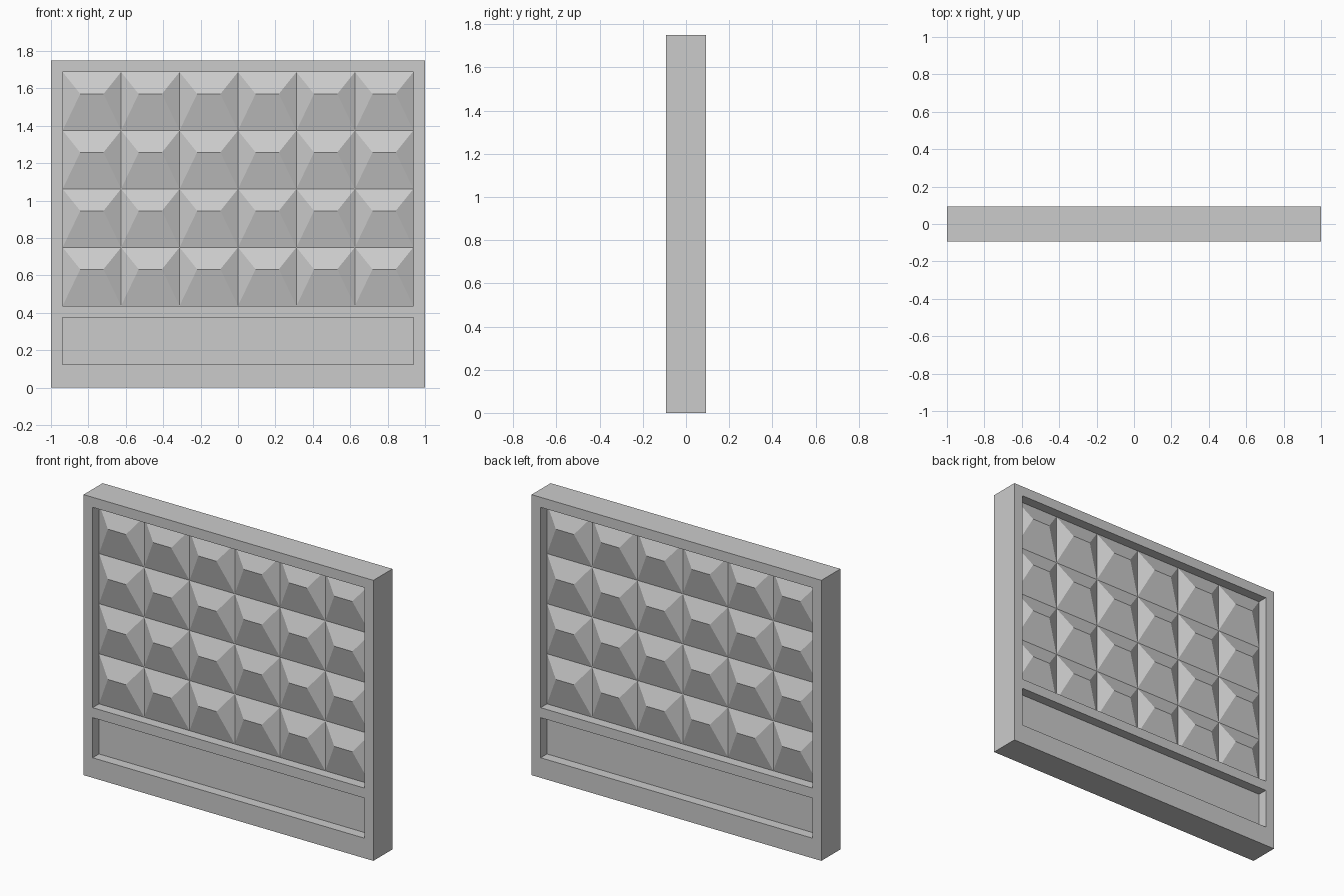
import bpy

if "Cube" in bpy.data.objects:
    bpy.data.objects.remove(bpy.data.objects["Cube"])

HALF = 0.09375            # half thickness of the frame
CORE = 0.03125            # half thickness of the recessed infill
X_IN = 0.9375             # inner edge of the frame
CELL = 0.3125             # one relief block
RELIEF_Z = 0.4375         # bottom of the relief field
COLS, ROWS = 6, 4


def make_object(name, verts, faces):
    mesh = bpy.data.meshes.new(name)
    mesh.from_pydata(verts, [], faces)
    mesh.update()
    obj = bpy.data.objects.new(name, mesh)
    bpy.context.collection.objects.link(obj)
    return obj


def apply_modifiers(obj):
    bpy.context.view_layer.objects.active = obj
    obj.select_set(True)
    for mod in list(obj.modifiers):
        bpy.ops.object.modifier_apply(modifier=mod.name)
    obj.select_set(False)


# Frame: a grid with two openings left out, thickened
xs = [-1, -X_IN, X_IN, 1]
zs = [0, 0.125, 0.375, RELIEF_Z, RELIEF_Z + ROWS * CELL, 1.75]
openings = {(1, 1), (1, 3)}
verts = [(x, 0, z) for z in zs for x in xs]
faces = []
for j in range(len(zs) - 1):
    for i in range(len(xs) - 1):
        if (i, j) not in openings:
            a = j * 4 + i
            faces.append((a, a + 1, a + 5, a + 4))
frame = make_object("panel_frame", verts, faces)
solid = frame.modifiers.new("thickness", 'SOLIDIFY')
solid.thickness = HALF * 2
solid.offset = 0
apply_modifiers(frame)

# Plain recessed panel in the lower opening
lower = make_object(
    "lower_panel",
    [(-X_IN, 0, 0.125), (X_IN, 0, 0.125), (X_IN, 0, 0.375), (-X_IN, 0, 0.375)],
    [(0, 1, 2, 3)])
solid = lower.modifiers.new("thickness", 'SOLIDIFY')
solid.thickness = CORE * 2
solid.offset = 0
apply_modifiers(lower)


# Hipped relief blocks, with the ridge set above the middle of each cell
def relief_side(name, side):
    inset, drop, rise = 0.094, 0.117, 0.047
    verts, faces = [], []
    base_y, ridge_y = side * CORE, side * (CORE + rise)
    for r in range(ROWS):
        for c in range(COLS):
            x0, z0 = -X_IN + c * CELL, RELIEF_Z + r * CELL
            x1, z1 = x0 + CELL, z0 + CELL
            n = len(verts)
            verts += [(x0, base_y, z0), (x1, base_y, z0),
                      (x1, base_y, z1), (x0, base_y, z1),
                      (x0 + inset, ridge_y, z1 - drop),
                      (x1 - inset, ridge_y, z1 - drop)]
            block = [(0, 1, 5, 4), (1, 2, 5), (2, 3, 4, 5), (3, 0, 4)]
            for f in block:
                f = f if side < 0 else f[::-1]
                faces.append(tuple(n + k for k in f))
    obj = make_object(name, verts, faces)
    weld = obj.modifiers.new("weld", 'WELD')
    weld.merge_threshold = 0.001
    apply_modifiers(obj)


relief_side("front_relief", -1)
relief_side("back_relief", 1)
